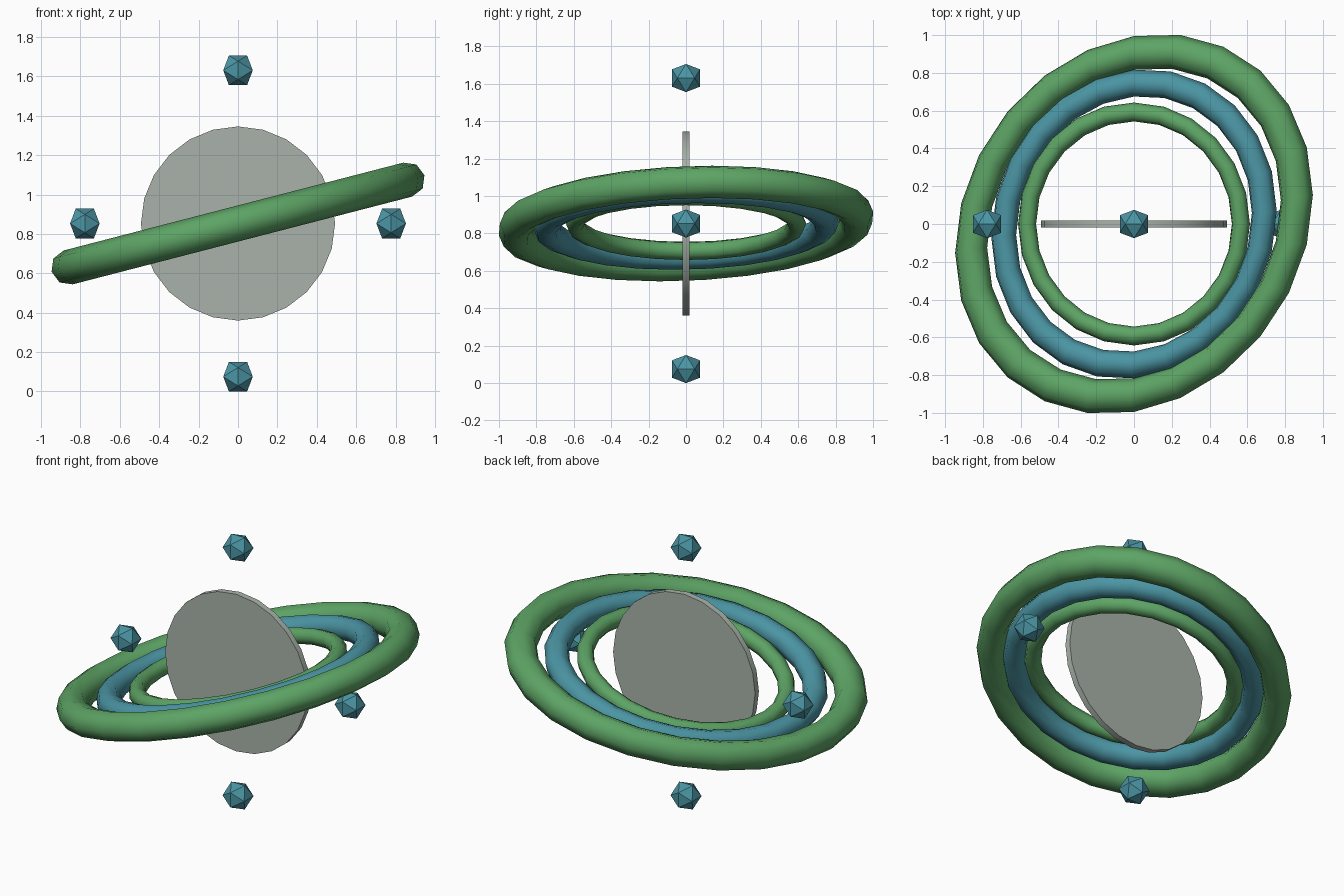
import bpy, bmesh, math
from itertools import product
from mathutils import Matrix

if "Cube" in bpy.data.objects:
    bpy.data.objects.remove(bpy.data.objects["Cube"])

CZ = 0.853                      # height of the common centre
TILT = math.radians(14.5)


def material(name, rgb):
    m = bpy.data.materials.new(name)
    m.diffuse_color = (*rgb, 1)
    m.use_nodes = True
    m.node_tree.nodes["Principled BSDF"].inputs["Base Color"].default_value = m.diffuse_color
    return m


GREEN = material("green", (0.11, 0.37, 0.13))
TEAL = material("teal", (0.07, 0.30, 0.37))
GREY = material("soft_grey", (0.40, 0.45, 0.40))


def ring(name, major, minor, stretch, skew, mat):
    """Octagonal-section ring, tilted about y and slightly skewed in its plane."""
    bpy.ops.mesh.primitive_torus_add(major_segments=24, minor_segments=8,
                                     major_radius=major, minor_radius=minor)
    ob = bpy.context.object
    ob.name = name
    c, s = math.cos(TILT), math.sin(TILT)
    ob.data.transform(Matrix(((c * stretch, 0, -s, 0),
                              (skew, 1, 0, 0),
                              (s * stretch, 0, c, 0),
                              (0, 0, 0, 1))))
    ob.location.z = CZ
    ob.data.materials.append(mat)
    bpy.ops.object.shade_smooth()


def gem(name, x, z, half):
    """Icosahedron from the corners of three golden rectangles."""
    phi = (1 + math.sqrt(5)) / 2
    bm = bmesh.new()
    for a, b in product((-half / phi, half / phi), (-half, half)):
        for co in ((a, 0, b), (0, b, a), (b, a, 0)):
            bm.verts.new(co)
    bmesh.ops.convex_hull(bm, input=bm.verts[:])
    bmesh.ops.recalc_face_normals(bm, faces=bm.faces[:])
    me = bpy.data.meshes.new(name)
    bm.to_mesh(me)
    bm.free()
    me.materials.append(TEAL)
    ob = bpy.data.objects.new(name, me)
    ob.location = (x, 0, z)
    bpy.context.collection.objects.link(ob)


# Upright central disc
bpy.ops.mesh.primitive_cylinder_add(vertices=24, radius=0.493, depth=0.038,
                                    location=(0, 0, CZ), rotation=(math.pi / 2, 0, 0))
disc = bpy.context.object
disc.name = "central_disc"
disc.data.materials.append(GREY)
bpy.ops.object.shade_smooth_by_angle(angle=math.radians(30))

# Three nested rings
ring("inner_ring", 0.593, 0.050, 0.986, 0.0, GREEN)
ring("middle_ring", 0.746, 0.071, 0.955, 0.086, TEAL)
ring("outer_ring", 0.906, 0.089, 0.983, 0.154, GREEN)

# Four gems around the disc
D, H = 0.778, 0.075
for name, x, z in (("top_gem", 0, D), ("bottom_gem", 0, -D),
                   ("left_gem", -D, 0), ("right_gem", D, 0)):
    gem(name, x, CZ + z, H)
